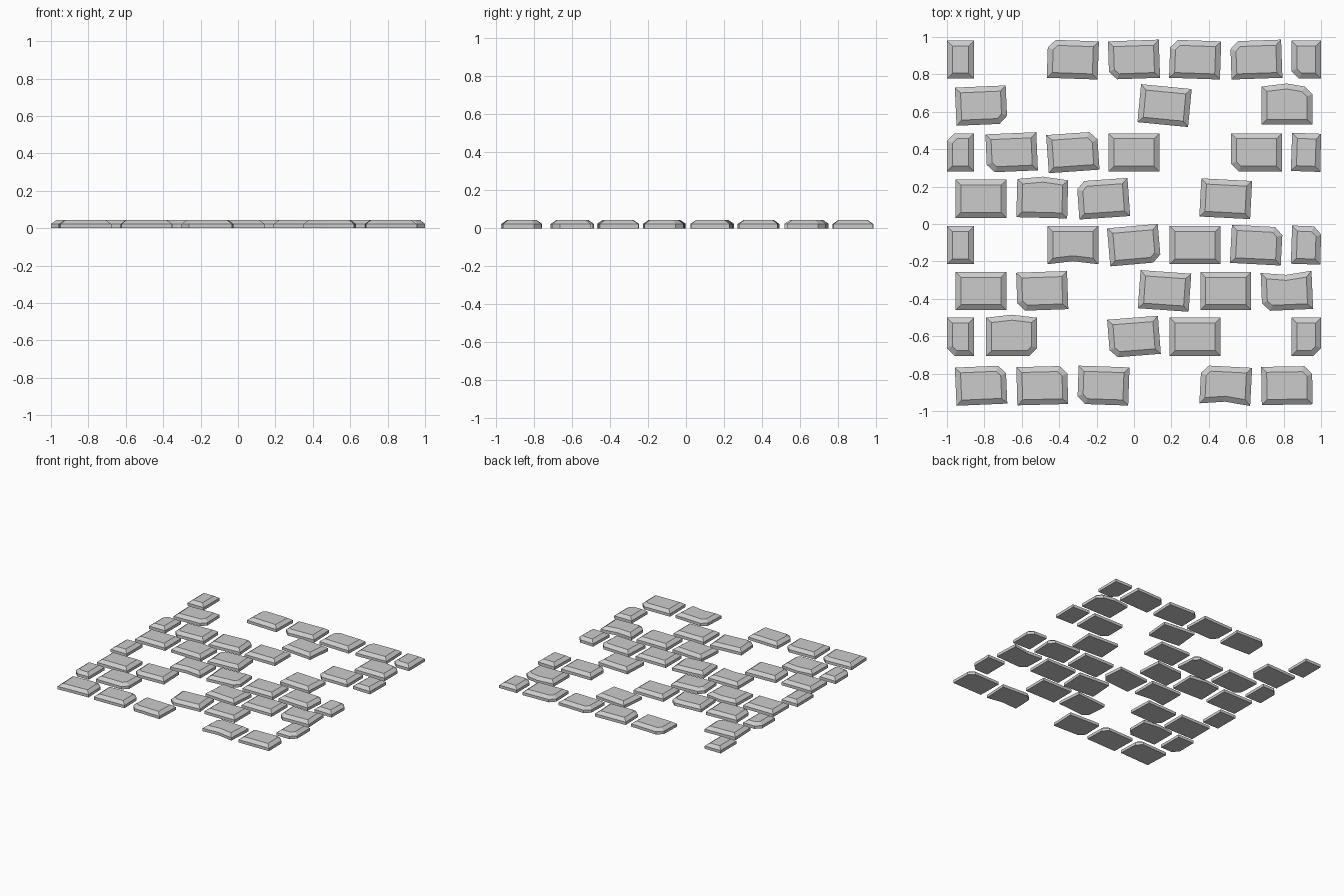
import bpy, bmesh, math
from mathutils import Matrix

if "Cube" in bpy.data.objects:
    bpy.data.objects.remove(bpy.data.objects["Cube"])

W, D = 0.272, 0.204          # full stone size
SIDE, TOP = 0.023, 0.044     # height of the vertical side, total height
BEVEL, CUT, KINK = 0.029, 0.041, 0.016
PITCH = 0.327

# Each row: y, list of (column, rotation in degrees, chipped features)
# Columns: L / R are the half stones at the ends, numbers are multiples of the pitch.
# Features: TL TR BL BR chipped corners, T+ / T- bulged or dented back edge, B- dented front edge
ROWS = [
    (0.879, [("L", 0, ""), (-1, -2, "TL"), (0, 2, "BL"), (1, -2, "TL"), (2, 2, "TL"), ("R", 0, "BL")]),
    (0.633, [(-2.5, 2.5, "BR"), (0.5, -5.5, ""), (2.5, 0, "T+ TR")]),
    (0.383, [("L", 0, "TL"), (-2, 2.5, "BL"), (-1, 4, "TR"), (0, 0, ""), (2, 0, "BL"), ("R", -2, "")]),
    (0.135, [(-2.5, 0, ""), (-1.5, -1.5, "T+"), (-0.5, 4, "TL"), (1.5, -3, "")]),
    (-0.113, [("L", 0, ""), (-1, 0, "B-"), (0, 5, "BR"), (1, 0, ""), (2, -3, "TR"), ("R", -2, "TR")]),
    (-0.358, [(-2.5, 0, ""), (-1.5, 2, "BL"), (0.5, -4, ""), (1.5, 0, ""), (2.5, 2.5, "T- BL")]),
    (-0.603, [("L", 0, "BL"), (-2, 0, "T+ BR"), (0, 4.5, "BL"), (1, 0, ""), ("R", 0, "BR")]),
    (-0.864, [(-2.5, 2.5, "TR"), (-1.5, 1.5, "TR"), (-0.5, -2, "BL"), (1.5, -3, "TL B-"), (2.5, 1, "TR")]),
]


def outline(w, d, feats):
    """Counter-clockwise outline of a stone with chipped corners and kinked edges."""
    x, y = w / 2, d / 2
    pts = []

    def corner(name, cx, cy, x_first):
        if name not in feats:
            pts.append((cx, cy))
            return
        along_x = (cx - math.copysign(CUT, cx), cy)
        along_y = (cx, cy - math.copysign(CUT, cy))
        pts.extend([along_x, along_y] if x_first else [along_y, along_x])

    corner("BL", -x, -y, False)
    if "B-" in feats:
        pts.append((0, -y + KINK))
    corner("BR", x, -y, True)
    corner("TR", x, y, False)
    if "T+" in feats:
        pts.append((0, y + KINK))
    if "T-" in feats:
        pts.append((0, y - KINK))
    corner("TL", -x, y, True)
    return pts


def stone(name, x, y, w, rot, feats):
    bm = bmesh.new()
    turn = Matrix.Translation((x, y, 0)) @ Matrix.Rotation(math.radians(rot), 4, 'Z')
    base = [bm.verts.new((px, py, 0)) for px, py in outline(w, D, feats)]
    bottom = bm.faces.new(base[::-1])
    # vertical sides
    rim = [bm.verts.new((v.co.x, v.co.y, SIDE)) for v in base]
    n = len(base)
    for i in range(n):
        j = (i + 1) % n
        bm.faces.new((base[i], base[j], rim[j], rim[i]))
    # sloped shoulder up to the flat top
    top = bm.faces.new(rim)
    bm.normal_update()
    bmesh.ops.inset_region(bm, faces=[top], thickness=BEVEL, depth=0,
                           use_even_offset=True, use_boundary=True)
    for v in top.verts:
        v.co.z = TOP
    bm.transform(turn)
    for v in bm.verts:       # keep the paving trimmed to its edge
        v.co.x = max(-1.0, min(1.0, v.co.x))
    bm.normal_update()
    me = bpy.data.meshes.new(name)
    bm.to_mesh(me)
    bm.free()
    bpy.context.collection.objects.link(bpy.data.objects.new(name, me))


for r, (y, stones) in enumerate(ROWS, 1):
    for c, (col, rot, feats) in enumerate(stones, 1):
        if col == "L":
            stone(f"half_stone_left_{r}", -0.9275, y, 0.145, rot, feats.split())
        elif col == "R":
            stone(f"half_stone_right_{r}", 0.921, y, 0.158, rot, feats.split())
        else:
            stone(f"paving_stone_{r}_{c}", col * PITCH, y, W, rot, feats.split())
